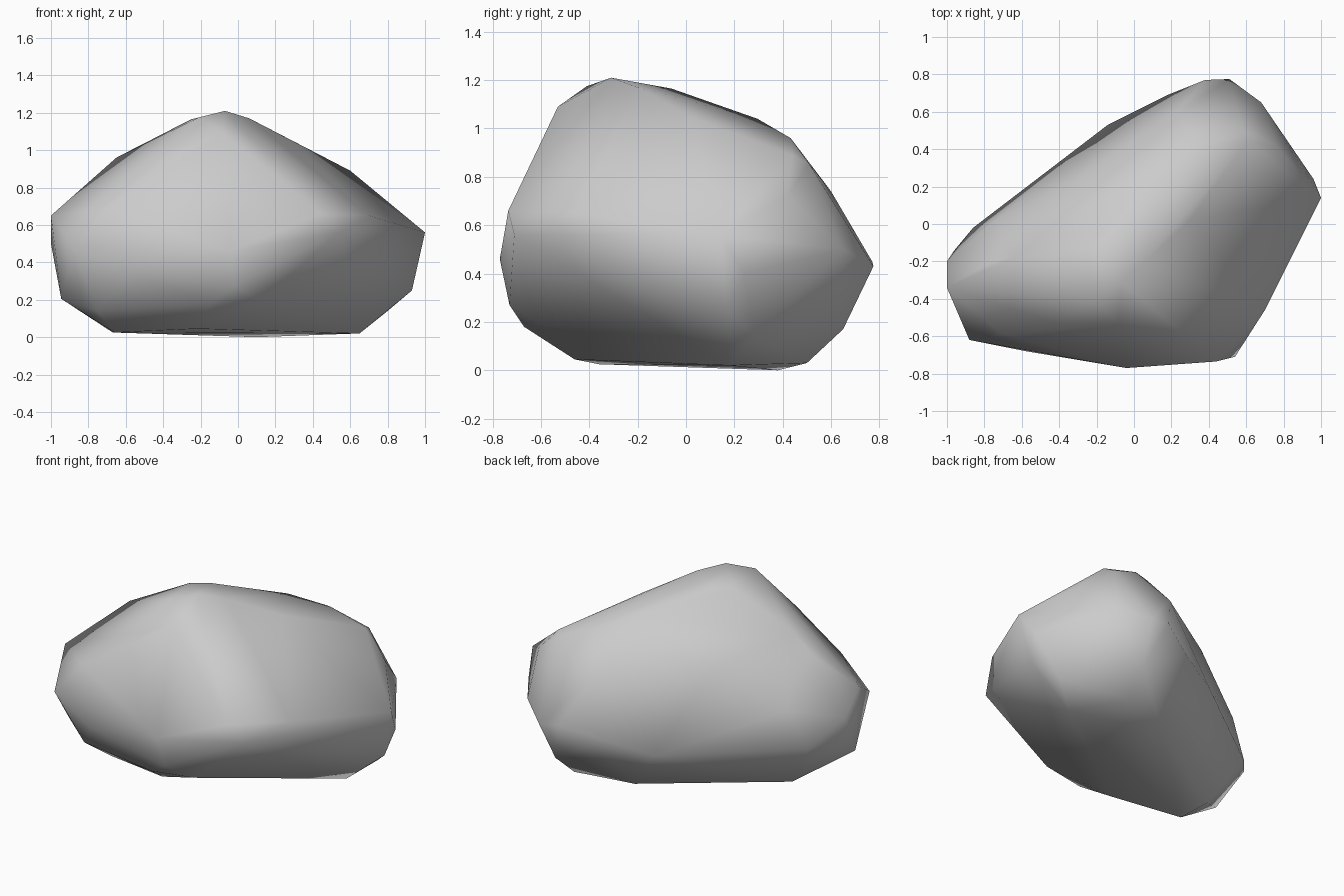
import bpy, bmesh

# corner points of the boulder, grouped by region
crest = [(-.07, -.31, 1.21), (-.21, -.41, 1.175), (.06, -.2, 1.17), (-.08, -.53, 1.09),
         (-.25, -.13, 1.165), (-.14, -.06, 1.165), (.15, .296, 1.04), (.35, .433, .96),
         (.6, .44, .89), (.58, .51, .853), (.3, .02, 1.045)]
shoulder = [(-.65, -.18, .96), (-.77, -.2, .83), (-.42, -.53, .94), (-.7, -.59, .69)]
front = [(-.88, -.62, .48), (-.58, -.68, .35), (-.04, -.77, .46), (.44, -.735, .66),
         (.54, -.71, .56), (.7, -.46, .65), (-.02, -.73, .27), (.13, -.64, .2),
         (-.15, -.67, .18), (-.75, -.5, .14)]
right = [(1, .14, .56), (.96, .24, .4), (.93, .17, .25), (.68, .65, .5), (.76, .42, .72),
         (.8, .28, .14)]
back = [(.51, .775, .43), (.38, .77, .45), (.18, .69, .35), (-.14, .53, .3),
        (-.86, -.02, .33), (.23, .6, .74), (.48, .65, .17), (-.33, .22, .78),
        (-.74, .02, .56)]
left = [(-1, -.34, .65), (-1, -.2, .5), (-.96, -.14, .35), (-.945, -.38, .205)]
base = [(-.66, -.36, .025), (-.67, -.13, .025), (-.22, -.46, .045), (.65, .18, .02),
        (.45, .5, .03), (.1, .38, 0)]

# wrap the corners in one closed skin
bm = bmesh.new()
for p in crest + shoulder + front + right + back + left + base:
    bm.verts.new(p)
res = bmesh.ops.convex_hull(bm, input=bm.verts[:])
spare = {g for g in res["geom_interior"] + res["geom_unused"]
         if isinstance(g, bmesh.types.BMVert)}
bmesh.ops.delete(bm, geom=list(spare), context='VERTS')
bmesh.ops.recalc_face_normals(bm, faces=bm.faces[:])
for f in bm.faces:
    f.smooth = True
mesh = bpy.data.meshes.new("boulder")
bm.to_mesh(mesh)
bm.free()

boulder = bpy.data.objects.new("boulder", mesh)
bpy.context.collection.objects.link(boulder)
